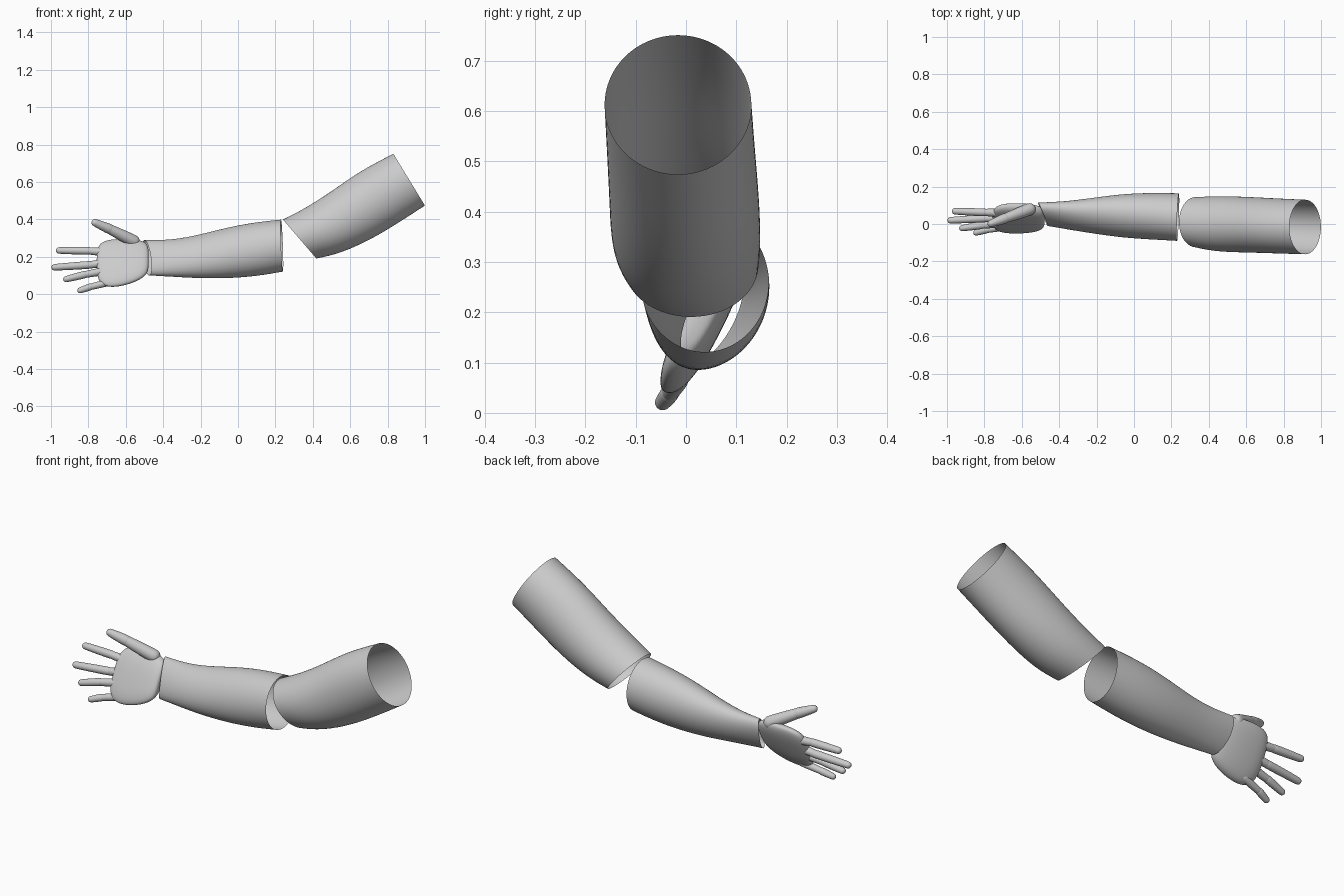
import bpy, bmesh, math
from mathutils import Vector

cube = bpy.data.objects.get("Cube")
if cube:
    bpy.data.objects.remove(cube)

GREY = (0.6, 0.6, 0.6, 1)
mat = bpy.data.materials.new("plain grey")
mat.use_nodes = True
mat.diffuse_color = GREY
mat.node_tree.nodes["Principled BSDF"].inputs["Base Color"].default_value = GREY


def loft(name, rings, closed):
    """Skin a list of point rings into one smooth surface."""
    bm = bmesh.new()
    loops = [[bm.verts.new(p) for p in ring] for ring in rings]
    n = len(loops[0])
    for a, b in zip(loops, loops[1:]):
        for i in range(n):
            j = (i + 1) % n
            bm.faces.new((a[i], a[j], b[j], b[i]))
    if closed:
        bm.faces.new(loops[0])
        bm.faces.new(loops[-1])
    bmesh.ops.recalc_face_normals(bm, faces=bm.faces)
    # An open tube needs its normals checked against its own axis
    f = bm.faces[0] if not closed else None
    if f:
        mid = sum((v.co for v in loops[0]), Vector()) / n
        if f.normal.dot(f.calc_center_median() - mid) < 0:
            bmesh.ops.reverse_faces(bm, faces=bm.faces)
    mesh = bpy.data.meshes.new(name)
    bm.to_mesh(mesh)
    bm.free()
    mesh.polygons.foreach_set("use_smooth", [True] * len(mesh.polygons))
    mesh.materials.append(mat)
    obj = bpy.data.objects.new(name, mesh)
    bpy.context.collection.objects.link(obj)
    sub = obj.modifiers.new("smooth", 'SUBSURF')
    sub.levels = sub.render_levels = 2
    return obj


def section(top, bottom, y, depth, lean=0.0, skew=0.0, power=1.0, n=28):
    """Oval between a top and a bottom (x, z) point; lean tilts it in y."""
    ring = []
    for i in range(n):
        a = 2 * math.pi * i / n
        c = math.copysign(abs(math.cos(a)) ** power, math.cos(a))
        s = math.copysign(abs(math.sin(a)) ** power, math.sin(a))
        x = (top[0] + bottom[0]) / 2 + (top[0] - bottom[0]) / 2 * c + skew * s
        half = (top[1] - bottom[1]) / 2
        ring.append(Vector((x, y + lean * half * c + depth * s,
                            (top[1] + bottom[1]) / 2 + half * c)))
    return ring


def capsule(name, start, end, r0, r1, n=12):
    """Tapered round-ended finger segment."""
    a, b = Vector(start), Vector(end)
    axis = (b - a).normalized()
    u = axis.cross(Vector((0, 0, 1))).normalized()
    v = axis.cross(u)
    steps = [math.radians(d) for d in (12, 35, 62, 90)]
    profile = [(a - axis * r0 * math.cos(t), r0 * math.sin(t)) for t in steps]
    profile += [(b + axis * r1 * math.cos(t), r1 * math.sin(t)) for t in reversed(steps)]
    angles = [2 * math.pi * i / n for i in range(n)]
    rings = [[c + (u * math.cos(t) + v * math.sin(t)) * r for t in angles]
             for c, r in profile]
    return loft(name, rings, True)


# Upper arm: open tube
loft("upper_arm", [
    section((0.24, 0.40), (0.42, 0.19), 0.01, 0.135),
    section((0.35, 0.455), (0.54, 0.215), 0.0, 0.15),
    section((0.50, 0.55), (0.70, 0.285), -0.003, 0.15),
    section((0.65, 0.66), (0.85, 0.375), -0.01, 0.148),
    section((0.83, 0.752), (1.0, 0.473), -0.016, 0.147),
], False)

# Forearm: open tube, flattening and leaning towards the wrist
loft("forearm", [
    section((0.23, 0.40), (0.24, 0.12), 0.037, 0.128, 0.0, 0.005),
    section((0.10, 0.387), (0.10, 0.095), 0.042, 0.126, 0.05),
    section((-0.05, 0.36), (-0.07, 0.083), 0.044, 0.117, 0.12),
    section((-0.20, 0.32), (-0.22, 0.085), 0.045, 0.094, 0.22),
    section((-0.35, 0.29), (-0.35, 0.093), 0.046, 0.070, 0.32),
    section((-0.50, 0.29), (-0.475, 0.10), 0.052, 0.050, 0.4, -0.022),
], False)

# Palm: x, top, bottom, half thickness
palm = [(-0.477, 0.24, 0.14, 0.018), (-0.487, 0.275, 0.105, 0.034),
        (-0.53, 0.292, 0.073, 0.043), (-0.60, 0.297, 0.047, 0.045),
        (-0.68, 0.295, 0.034, 0.040), (-0.73, 0.28, 0.05, 0.033),
        (-0.757, 0.245, 0.095, 0.018)]
loft("palm", [section((x, t), (x, b), 0.03, d, 0.5, 0, 0.8)
              for x, t, b, d in palm], True)

# Fingers and thumb: base, joint, tip, radius at base, radius at tip
digits = {
    "index_finger": ((-0.71, 0.060, 0.225), (-0.80, 0.062, 0.232), (-0.955, 0.068, 0.234), 0.024, 0.019),
    "middle_finger": ((-0.71, 0.030, 0.168), (-0.79, 0.030, 0.157), (-0.979, 0.020, 0.144), 0.024, 0.019),
    "ring_finger": ((-0.71, 0.004, 0.125), (-0.82, -0.008, 0.105), (-0.917, -0.022, 0.081), 0.023, 0.018),
    "little_finger": ((-0.68, -0.014, 0.066), (-0.79, -0.032, 0.039), (-0.843, -0.046, 0.021), 0.021, 0.017),
    "thumb": ((-0.56, 0.078, 0.285), (-0.69, 0.030, 0.350), (-0.763, 0.003, 0.382), 0.036, 0.021),
}
for name, (base, joint, tip, r0, r1) in digits.items():
    mid = (r0 + r1) / 2
    capsule(name + "_lower", base, joint, r0, mid - 0.001)
    capsule(name + "_upper", joint, tip, mid + 0.001, r1)
